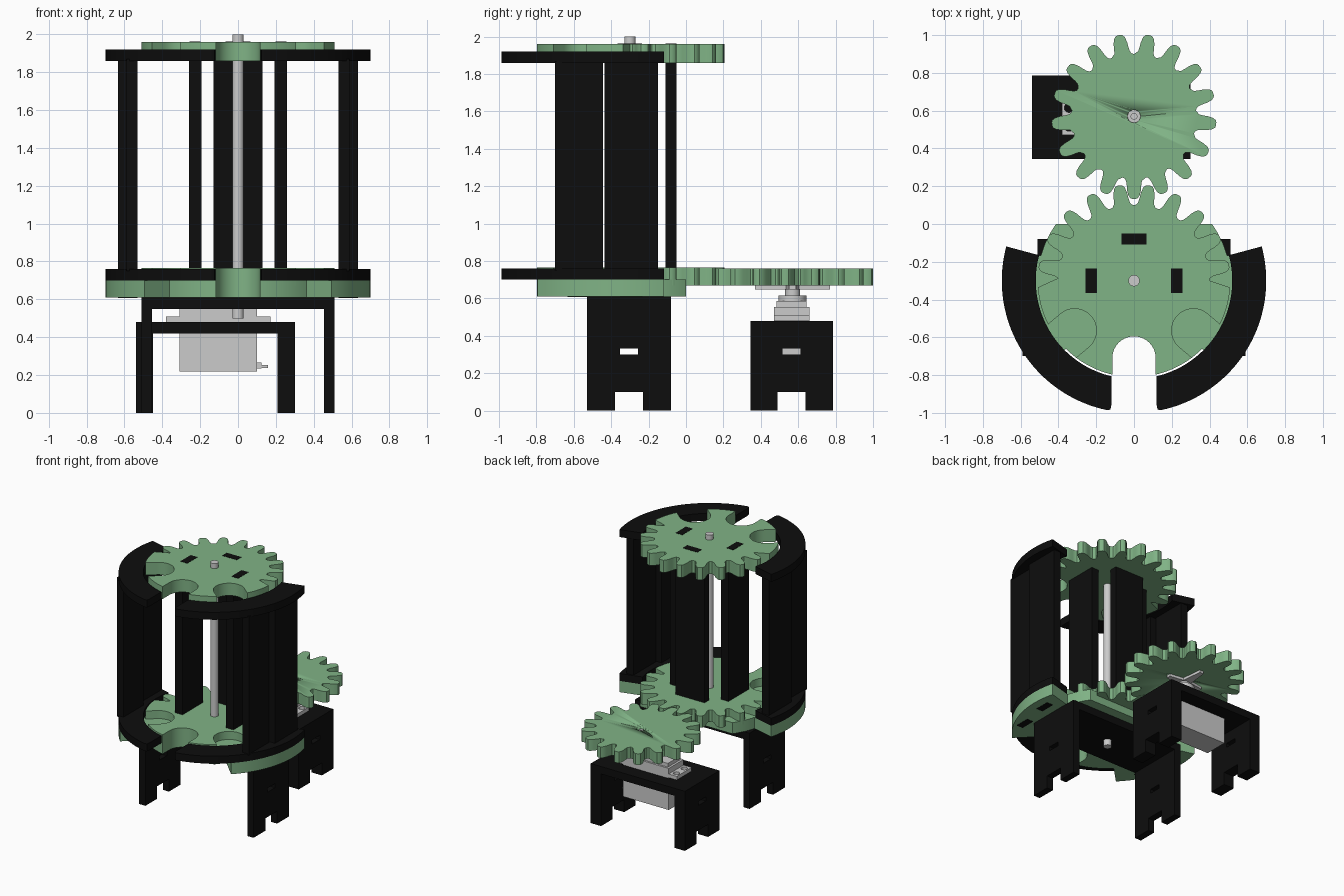
import bpy, bmesh
from math import sin, cos, asin, pi, radians as rad

if "Cube" in bpy.data.objects:
    bpy.data.objects.remove(bpy.data.objects["Cube"])


def material(name, colour):
    m = bpy.data.materials.new(name)
    m.diffuse_color = (*colour, 1)
    m.use_nodes = True
    m.node_tree.nodes["Principled BSDF"].inputs["Base Color"].default_value = m.diffuse_color
    return m


GREEN = material("green_plastic", (0.216, 0.451, 0.238))
BLACK = material("black_plastic", (0.004, 0.004, 0.004))


def prism(name, pts, z0, z1, mat=None, smooth=False):
    """Extrude a closed xy outline from z0 to z1."""
    bm = bmesh.new()
    f = bm.faces.new([bm.verts.new((x, y, z0)) for x, y in pts])
    top = bmesh.ops.extrude_face_region(bm, geom=[f])["geom"]
    for v in top:
        if isinstance(v, bmesh.types.BMVert):
            v.co.z = z1
    bmesh.ops.recalc_face_normals(bm, faces=bm.faces)
    me = bpy.data.meshes.new(name)
    bm.to_mesh(me)
    bm.free()
    ob = bpy.data.objects.new(name, me)
    bpy.context.collection.objects.link(ob)
    if mat:
        me.materials.append(mat)
    if smooth:
        bpy.ops.object.select_all(action='DESELECT')
        ob.select_set(True)
        bpy.context.view_layer.objects.active = ob
        bpy.ops.object.shade_smooth_by_angle(angle=rad(25))
    return ob


def box(name, x0, x1, y0, y1, z0, z1, mat=None):
    return prism(name, [(x0, y0), (x1, y0), (x1, y1), (x0, y1)], z0, z1, mat)


def arc(r, a0, a1, n=24, c=(0, 0)):
    return [(c[0] + r * cos(rad(a0 + (a1 - a0) * i / n)),
             c[1] + r * sin(rad(a0 + (a1 - a0) * i / n))) for i in range(n + 1)]


def rod(name, x, y, r, z0, z1, mat=None):
    return prism(name, arc(r, 0, 360, 32, (x, y))[:-1], z0, z1, mat, True)


def cut(ob, *cutters):
    for c in cutters:
        m = ob.modifiers.new("cut", 'BOOLEAN')
        m.operation, m.object, m.solver = 'DIFFERENCE', c, 'EXACT'
        bpy.context.view_layer.objects.active = ob
        bpy.ops.object.modifier_apply(modifier=m.name)
        bpy.data.objects.remove(c)


def shift(pts, y):
    return [(px, py + y) for px, py in pts]


# Tooth outline: fraction of pitch, fraction of height from root to tip
TOOTH = [(-.5, 0), (-.40, .03), (-.33, .14), (-.285, .34), (-.25, .6),
         (-.19, .85), (-.12, .97), (-.05, 1)]
TOOTH += [(-a, h) for a, h in reversed(TOOTH[1:])]


def tooth(angle, pitch, root, tip):
    return [((root + (tip - root) * h) * cos(rad(angle + a * pitch)),
             (root + (tip - root) * h) * sin(rad(angle + a * pitch))) for a, h in TOOTH]


def u_slot(a, R, d=0.41, r=0.115):
    """Round-ended pocket cut in from radius R at angle a (counter-clockwise outline)."""
    h = asin(r / R) * 180 / pi
    c = (d * cos(rad(a)), d * sin(rad(a)))
    return arc(R, a - h, a - h, 1)[:1] + arc(r, a - 90, a - 270, 20, c) + arc(R, a + h, a + h, 1)[:1], h


AX, DY, R = -0.3, 0.57, 0.51   # rotor axis y, drive gear y, rotor radius

# Rotor: two gears, toothed at the back, with three pockets at the front
outline = []
for k in range(10):
    outline += tooth(9 + 18 * k, 18, 0.40, R)
last = 184
for a in (220, 270, 320):
    pts, h = u_slot(a, R)
    outline += arc(R, last, a - h, 14)[:-1] + pts
    last = a + h
outline += arc(R, last, 356, 14)[1:]
for name, z0, z1 in (("lower", .67, .765), ("upper", 1.86, 1.96)):
    prism(name + "_rotor_gear", shift(outline, AX), z0, z1, GREEN, True)

# Rotor uprights with tenons through both gears
for name, x, y, wx, wy in (("left", -.227, -.3, .033, .13), ("right", .227, -.3, .033, .13),
                           ("back", 0, -.08, .13, .03)):
    box(name + "_rotor_upright", x - wx, x + wx, y - wy, y + wy, .765, 1.86, BLACK)
    tx, ty = (.065, .029) if wx > wy else (.03, .065)
    box(name + "_rotor_tenon", x - tx, x + tx, y - ty, y + ty, .668, 1.962, BLACK)
rod("main_shaft", 0, AX, .03, .5, 2.0)

# Base plate: slotted disc cut flat at the back, with two side wings
slot, h = u_slot(270, R)
base = (arc(R, 144, 165, 8) + arc(.7, 165, 225) + arc(R, 225, 270 - h, 12)[:-1] + slot
        + arc(R, 270 + h, 315, 12)[1:] + arc(.7, 315, 375) + arc(R, 375, 396, 8))
prism("base_plate", shift(base, AX), .61, .70, GREEN, True)

# Outer guide rings and the uprights between them
ro, ri = .7, .52
g_out, g_in = asin(.14 / ro) * 180 / pi, asin(.12 / ri) * 180 / pi
half = arc(ro, -90 + g_out, 15, 36) + arc(ri, 15, -90 + g_in, 36) + [(.12, -.66), (.125, -.682)]
for side, s in (("left", -1), ("right", 1)):
    ring = [(s * x, y + AX) for x, y in half]
    prism("lower_ring_" + side, ring, .70, .76, BLACK, True)
    prism("upper_ring_" + side, ring, 1.86, 1.92, BLACK, True)
    for name, x, y0, y1 in (("front", .56, -.70, -.445), ("rear", .605, -.437, -.15)):
        xs = sorted((s * (x - .03), s * (x + .03)))
        box(f"{side}_{name}_upright", *xs, y0, y1, .75, 1.87, BLACK)
        ym = (y0 + y1) / 2
        xt = sorted((s * (x - .028), s * (x + .028)))
        box(f"{side}_{name}_tenon", *xt, ym - .06, ym + .06, .608, .75, BLACK)


# Stands: a top plate on two notched, slotted legs
def stand(name, x0, x1, y0, y1, top, plate, leg):
    ym = (y0 + y1) / 2
    for side, a, b in (("left", x0, x0 + leg), ("right", x1 - leg, x1)):
        ob = box(f"{name}_{side}_leg", a, b, y0, y1, 0, top, BLACK)
        cut(ob, box("c", a - .1, b + .1, ym - .075, ym + .075, -.1, .1),
            box("c", a - .1, b + .1, ym - .048, ym + .048, .3, .333))
    return box(name + "_top", x0 + leg, x1 - leg, y0, y1, top - plate, top, BLACK)


stand("rotor_stand", -.51, .51, -.53, -.08, .61, .06, .055)
motor_top = stand("motor_stand", -.54, .3, .345, .785, .48, .06, .092)
cut(motor_top, box("c", -.312, .105, .46, .67, .3, .6))

# Motor: body, ears, gear housing, lead
box("motor_body", -.308, .1, .47, .66, .22, .555)
ears = box("motor_ears", -.38, .172, .47, .66, .481, .51)
cut(ears, *[rod("c", x, y, .024, .4, .6) for x in (-.345, .138) for y in (.515, .615)])
box("motor_lid", -.29, .085, .485, .645, .555, .585)
rod("motor_gear_housing", 0, DY, .075, .58, .615)
rod("motor_output", 0, DY, .04, .61, .66)
box("motor_lead", .1, .125, .545, .585, .235, .265)
box("motor_wire", .12, .158, .55, .58, .238, .252)

# Cross-shaped horn and the drive gear it carries
for name, length, turned in (("long", .2, True), ("short", .15, False)):
    p = [(-length, -.018), (0, -.04), (length, -.018), (length, .018), (0, .04), (-length, .018)]
    prism(name + "_horn_arm", shift([(b, a) for a, b in p] if turned else p, DY), .648, .668)
drive = []
for k in range(17):
    drive += tooth(-90 + k * 360 / 17, 360 / 17, .33, .437)[:-1]
gear = prism("drive_gear", shift(drive, DY), .67, .76, GREEN, True)
cut(gear, rod("c", 0, DY, .034, .6, .9))
rod("horn_screw", 0, DY, .034, .66, .735)
rod("horn_screw_head", 0, DY, .018, .73, .75)
